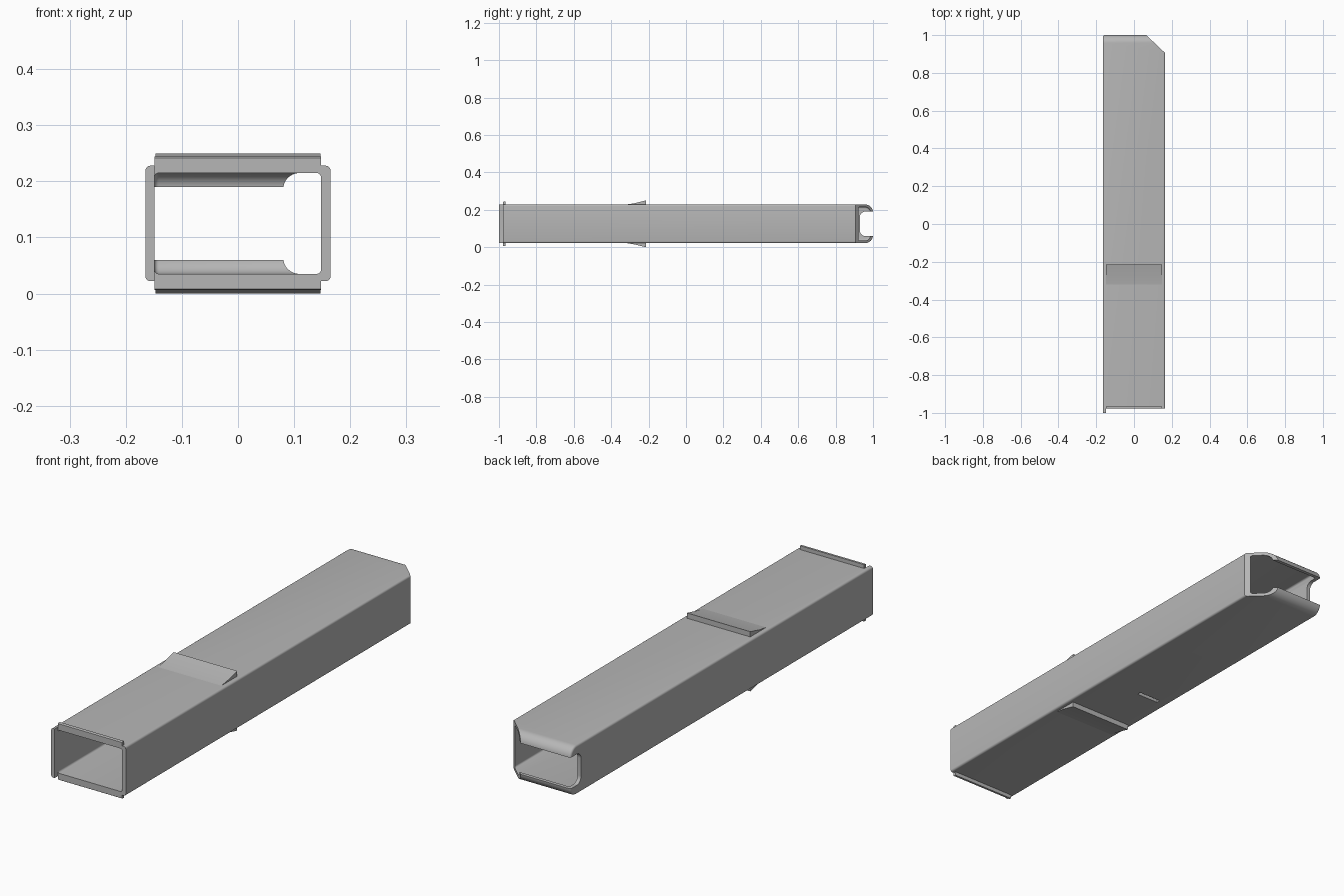
import bpy, bmesh, math

if "Cube" in bpy.data.objects:
    bpy.data.objects.remove(bpy.data.objects["Cube"], do_unlink=True)

grey = bpy.data.materials.new("plain grey")
grey.use_nodes = True
grey.diffuse_color = (0.47, 0.47, 0.47, 1)
grey.node_tree.nodes["Principled BSDF"].inputs["Base Color"].default_value = grey.diffuse_color

MID = 0.125      # mid height, the part is symmetric about it
FRONT = -0.978   # front edge of the three shorter walls


def prism(name, profile, lo, hi, axis="x", edge_round=0.0):
    """Extrude a (y, z) profile along x, or an (x, y) profile along z."""
    bm = bmesh.new()

    def place(p, t):
        return (t, p[0], p[1]) if axis == "x" else (p[0], p[1], t)
    a = [bm.verts.new(place(p, lo)) for p in profile]
    b = [bm.verts.new(place(p, hi)) for p in profile]
    caps = [bm.faces.new(a), bm.faces.new(b)]
    n = len(a)
    for i in range(n):
        j = (i + 1) % n
        bm.faces.new((a[i], a[j], b[j], b[i]))
    bmesh.ops.recalc_face_normals(bm, faces=bm.faces)
    if edge_round:
        rims = list({e for f in caps for e in f.edges})
        bmesh.ops.bevel(bm, geom=rims, offset=edge_round, segments=4,
                        profile=0.5, affect="EDGES", clamp_overlap=True)
    mesh = bpy.data.meshes.new(name)
    bm.to_mesh(mesh)
    bm.free()
    mesh.materials.append(grey)
    obj = bpy.data.objects.new(name, mesh)
    bpy.context.collection.objects.link(obj)
    return obj


def arc(cy, cz, r, start, steps=10):
    """Quarter circle, anticlockwise from the start angle in degrees."""
    return [(cy + r * math.cos(math.radians(start + 90 * i / steps)),
             cz + r * math.sin(math.radians(start + 90 * i / steps))) for i in range(steps + 1)]


def round_back(y0, y1, half, r):
    """Long side profile with both back corners rounded."""
    return ([(y0, MID - half)] + arc(y1 - r, MID - half + r, r, 270)
            + arc(y1 - r, MID + half - r, r, 0) + [(y0, MID + half)])


def rect(u0, u1, v0, v1):
    return [(u0, v0), (u1, v0), (u1, v1), (u0, v1)]


def cut(target, cutter):
    mod = target.modifiers.new("cut", "BOOLEAN")
    mod.operation = "DIFFERENCE"
    mod.solver = "EXACT"
    mod.object = cutter
    bpy.context.view_layer.objects.active = target
    bpy.ops.object.modifier_apply(modifier=mod.name)
    bpy.data.objects.remove(cutter, do_unlink=True)


# Hollow sleeve with rolled-in back lips
sleeve = prism("sleeve", round_back(-1.1, 1.0, 0.103, 0.042), -0.165, 0.165, edge_round=0.009)
cut(sleeve, prism("cavity", round_back(-1.3, 0.985, 0.09, 0.028), -0.149, 0.148, edge_round=0.008))

# Front trim: the right wall stands a little further forward
cut(sleeve, prism("front_trim", rect(-1.4, -1.0, -0.2, 0.5), -0.4, 0.4))
cut(sleeve, prism("front_step", rect(-1.4, FRONT, -0.2, 0.5), -0.149, 0.4))

# Slanted back corner
cut(sleeve, prism("corner_cut", [(0.065, 1.0), (0.365, 0.715), (0.365, 1.2), (0.065, 1.2)],
                  -0.2, 0.5, axis="z"))

# Back opening with rounded inner corners, running through the right wall
half, r = 0.065, 0.028
opening = ([(1.2, MID + half)] + arc(0.93 + r, MID + half - r, r, 90)
           + arc(0.93 + r, MID - half + r, r, 180) + [(1.2, MID - half)])
cut(sleeve, prism("back_opening", opening, -0.4, 0.4))

# Narrow slot in the floor
cut(sleeve, prism("floor_slot", rect(0.005, 0.022, -0.1, 0.1), -0.12, -0.015))

parts = [sleeve]
for side, label in ((1, "top"), (-1, "bottom")):
    def mirror(pts):
        return [(y, MID + side * h) for y, h in pts]
    # Ramped catch and front rib
    parts.append(prism(label + "_catch", mirror([(-0.32, 0.099), (-0.32, 0.103), (-0.275, 0.110),
                                                 (-0.215, 0.125), (-0.215, 0.099)]), -0.147, 0.147))
    parts.append(prism(label + "_front_rib", mirror([(FRONT, 0.099), (FRONT, 0.117), (-0.975, 0.119),
                                                     (-0.966, 0.119), (-0.966, 0.099)]), -0.149, 0.148))

# Smooth the curved areas, keep edges crisp
bpy.ops.object.select_all(action="DESELECT")
for obj in parts:
    obj.select_set(True)
bpy.context.view_layer.objects.active = sleeve
bpy.ops.object.shade_smooth_by_angle(angle=math.radians(30))
